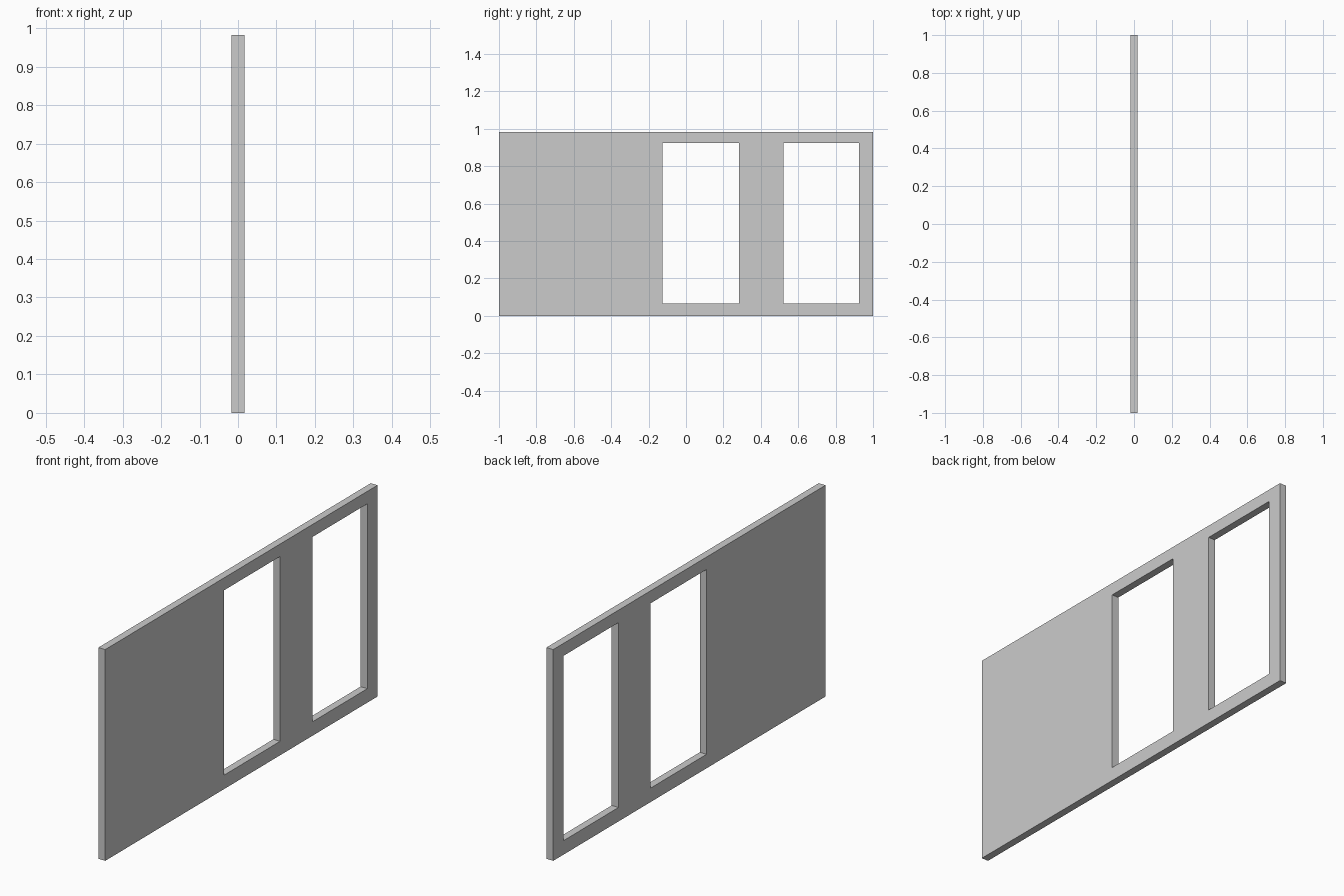
import bpy, bmesh

if "Cube" in bpy.data.objects:
    bpy.data.objects.remove(bpy.data.objects["Cube"])

HALF_T = 0.0175                                        # half wall thickness
YS = [-1.0, -0.126, 0.284, 0.521, 0.925, 1.0]          # wall ends and window jambs
ZS = [0.0, 0.065, 0.924, 0.982]                        # floor, sill, head, top
OPENINGS = {(1, 1), (3, 1)}                            # grid cells left open

# Wall face laid out as a grid, skipping the window cells
bm = bmesh.new()
grid = [[bm.verts.new((-HALF_T, y, z)) for z in ZS] for y in YS]
for i in range(len(YS) - 1):
    for j in range(len(ZS) - 1):
        if (i, j) not in OPENINGS:
            bm.faces.new((grid[i][j], grid[i + 1][j], grid[i + 1][j + 1], grid[i][j + 1]))

# Thicken into a closed slab
res = bmesh.ops.extrude_face_region(bm, geom=bm.faces[:], use_keep_orig=True)
new_verts = [g for g in res["geom"] if isinstance(g, bmesh.types.BMVert)]
bmesh.ops.translate(bm, verts=new_verts, vec=(2 * HALF_T, 0, 0))
bmesh.ops.recalc_face_normals(bm, faces=bm.faces[:])

mesh = bpy.data.meshes.new("wall_panel")
bm.to_mesh(mesh)
bm.free()
wall = bpy.data.objects.new("wall_panel", mesh)
bpy.context.collection.objects.link(wall)
